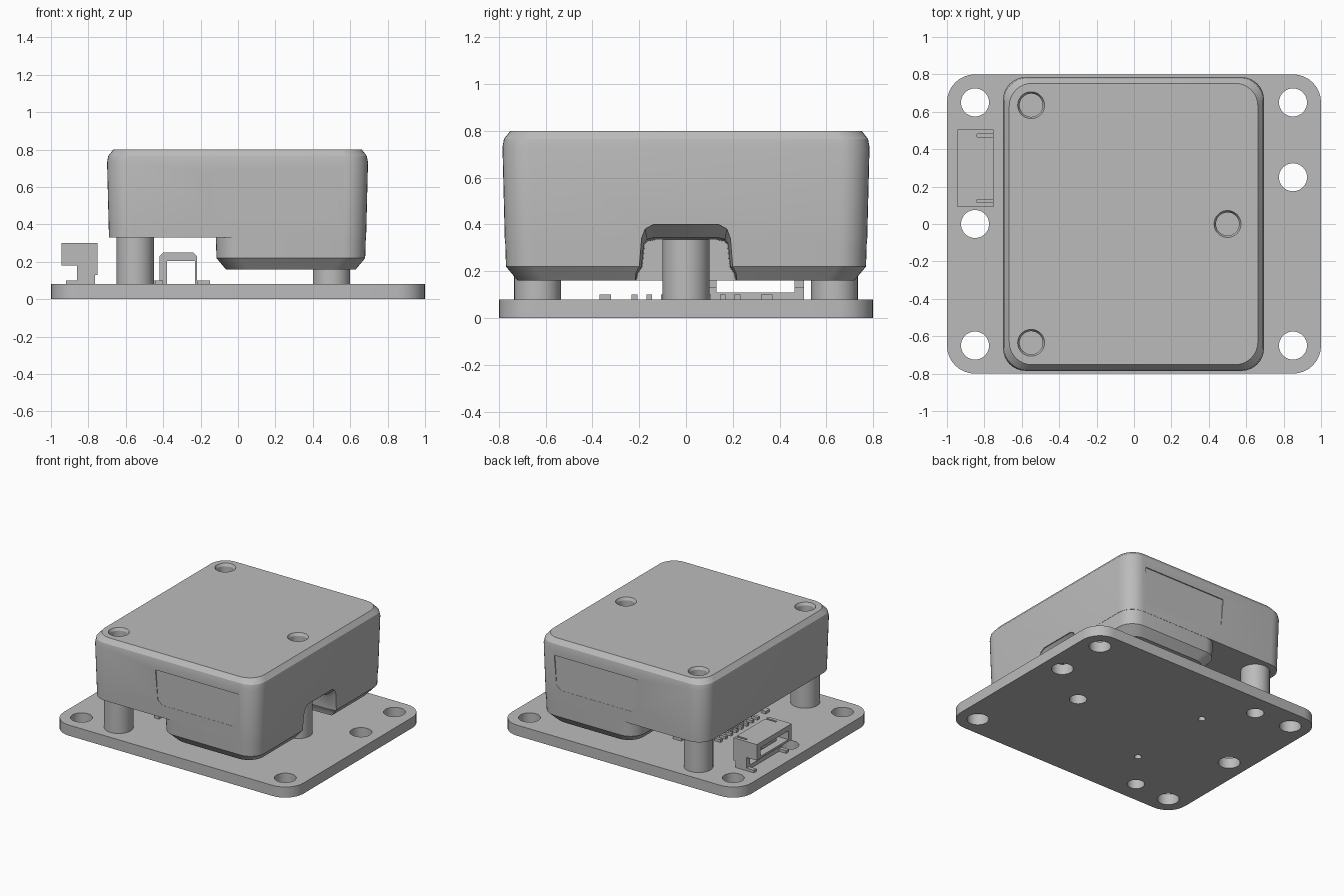
import bpy, bmesh, math
from mathutils import Vector

cube = bpy.data.objects.get("Cube")
if cube:
    bpy.data.objects.remove(cube)

# One flat grey for the whole model
grey = bpy.data.materials.new("light_grey")
grey.use_nodes = True
grey.diffuse_color = (0.5, 0.5, 0.5, 1)
grey.node_tree.nodes["Principled BSDF"].inputs["Base Color"].default_value = (0.5, 0.5, 0.5, 1)


def loft(name, rings):
    """Solid skinned through rings of points, capped at both ends."""
    bm = bmesh.new()
    loops = [[bm.verts.new(p) for p in ring] for ring in rings]
    n = len(loops[0])
    for a, b in zip(loops, loops[1:]):
        for i in range(n):
            j = (i + 1) % n
            bm.faces.new((a[i], a[j], b[j], b[i]))
    bm.faces.new(loops[0][::-1])
    bm.faces.new(loops[-1])
    bmesh.ops.recalc_face_normals(bm, faces=bm.faces)
    mesh = bpy.data.meshes.new(name)
    bm.to_mesh(mesh)
    bm.free()
    mesh.materials.append(grey)
    ob = bpy.data.objects.new(name, mesh)
    bpy.context.collection.objects.link(ob)
    return ob


def rounded(x0, x1, y0, y1, r, z, inset=0, seg=8):
    """Rounded rectangle ring at height z."""
    pts = []
    x0, x1, y0, y1 = x0 + inset, x1 - inset, y0 + inset, y1 - inset
    corners = ((x1 - r, y1 - r), (x0 + r, y1 - r), (x0 + r, y0 + r), (x1 - r, y0 + r))
    for k, (cx, cy) in enumerate(corners):
        for i in range(seg + 1):
            a = math.pi / 2 * (k + i / seg)
            pts.append(Vector((cx + r * math.cos(a), cy + r * math.sin(a), z)))
    return pts


def cylinder(name, x, y, r, z0, z1, n=40):
    ring = [(x + r * math.cos(math.tau * i / n), y + r * math.sin(math.tau * i / n)) for i in range(n)]
    return loft(name, [[(px, py, z) for px, py in ring] for z in (z0, z1)])


def box(name, x0, x1, y0, y1, z0, z1):
    ring = ((x0, y0), (x1, y0), (x1, y1), (x0, y1))
    return loft(name, [[(px, py, z) for px, py in ring] for z in (z0, z1)])


def prism_y(name, profile, y0, y1):
    """Extrude an x-z profile along y."""
    return loft(name, [[(x, y, z) for x, z in profile] for y in (y0, y1)])


def combine(ob, others, op="DIFFERENCE"):
    bpy.context.view_layer.objects.active = ob
    for other in others:
        mod = ob.modifiers.new("combine", "BOOLEAN")
        mod.operation, mod.solver, mod.object = op, "EXACT", other
        bpy.ops.object.modifier_apply(modifier=mod.name)
        bpy.data.objects.remove(other)


def smooth(ob):
    bpy.ops.object.select_all(action="DESELECT")
    ob.select_set(True)
    bpy.context.view_layer.objects.active = ob
    bpy.ops.object.shade_smooth_by_angle(angle=math.radians(25))


post_spots = [(-0.55, 0.635), (-0.55, -0.635), (0.5, 0)]
mount_holes = [(sx * 0.85, sy * 0.65) for sx in (-1, 1) for sy in (-1, 1)] + [(0.85, 0.25), (-0.85, 0)]

# Base plate with mounting, screw and locating holes
plate = loft("base_plate", [rounded(-1, 1, -0.8, 0.8, 0.15, z) for z in (0, 0.08)])
holes = [(x, y, 0.075) for x, y in mount_holes]
holes += [(x, y, 0.06) for x, y in post_spots]
holes += [(-0.32, y, 0.025) for y in (-0.34, 0.34)]
combine(plate, [cylinder("hole_cutter", x, y, r, -0.1, 0.2) for x, y, r in holes])
smooth(plate)

# Support posts with blind screw holes underneath
for x, y in post_spots:
    post = cylinder("support_post", x, y, 0.1, 0.08, 0.335)
    combine(post, [cylinder("screw_cutter", x, y, 0.06, 0, 0.12)])
    smooth(post)

# Housing: wide upper shell joined to a deeper lower tub
upper = [(0.33, 0.01), (0.73, 0), (0.765, 0.006), (0.80, 0.033)]
housing = loft("housing", [rounded(-0.7, 0.695, -0.785, 0.785, 0.12, z, i) for z, i in upper])
lower = [(0.16, 0.065), (0.22, 0.015), (0.36, 0.0105)]
tub = loft("tub", [rounded(-0.13, 0.695, -0.785, 0.785, 0.12, z, i) for z, i in lower])
combine(housing, [tub], "UNION")

# Arched notch around the single post, flaring at the outer wall
arch = [(-0.24, 0.1), (-0.22, 0.19), (-0.2, 0.22), (-0.19, 0.34), (-0.175, 0.38), (-0.14, 0.4)]
arch += [(-y, z) for y, z in reversed(arch)]
flare = [(0.34, 0.93, 0.335), (0.62, 0.95, 0.345), (0.68, 1, 0.4), (0.8, 1, 0.4)]
notch = loft("notch_cutter", [[(x, y * s, min(z, top) if z < 0.3 else 0.3 + (z - 0.3) * (top - 0.3) / 0.1)
                               for y, z in arch] for x, s, top in flare])
cutters = [notch]

# Shallow label recesses on front and back, screw recesses on top
label = [(-0.14, 0.68), (-0.125, 0.46), (-0.09, 0.425), (0.5, 0.425), (0.535, 0.46), (0.55, 0.68)]
for s in (-1, 1):
    cutters.append(prism_y("label_cutter", label, s * 0.776, s * 0.9))
for x, y in post_spots:
    cutters.append(cylinder("recess_cutter", x, y, 0.062, 0.68, 0.785))
    ring = [Vector((math.cos(math.tau * i / 40), math.sin(math.tau * i / 40), 0)) for i in range(40)]
    cutters.append(loft("chamfer_cutter", [[Vector((x, y, z)) + r * p for p in ring]
                                           for z, r in ((0.78, 0.062), (0.81, 0.077))]))
combine(housing, cutters)
smooth(housing)

# Side socket: open shell with latch cheeks and inner tongue
socket = box("side_socket", -0.945, -0.75, 0.09, 0.505, 0.08, 0.30)
combine(socket, [
    box("opening_cutter", -1, -0.7, 0.13, 0.465, 0.11, 0.26),
    box("front_step_cutter", -1, -0.86, 0, 0.6, 0, 0.18),
    box("rear_step_cutter", -0.765, -0.7, 0, 0.6, 0, 0.13),
    box("latch_cutter", -0.84, -0.7, 0.115, 0.13, 0.28, 0.4),
    box("latch_cutter", -0.84, -0.7, 0.465, 0.48, 0.28, 0.4)])
box("socket_front_lip", -0.945, -0.86, 0.09, 0.505, 0.18, 0.195)
box("socket_tongue", -0.9, -0.77, 0.21, 0.385, 0.205, 0.235)
for y in (0.105, 0.49):
    box("socket_foot", -0.92, -0.84, y - 0.015, y + 0.015, 0.08, 0.1)

# Arched bridge component in the middle of the board
bridge = [(-0.42, 0.08), (-0.42, 0.23), (-0.4, 0.25), (-0.24, 0.25), (-0.22, 0.23), (-0.22, 0.08),
          (-0.23, 0.08), (-0.23, 0.205), (-0.38, 0.205), (-0.38, 0.08)]
prism_y("bridge", bridge, -0.09, 0.09)

# Rows of solder pins with an end tab on each side
for i in range(8):
    y = (i - 3.5) * 0.063
    box("inner_pin", -0.22, -0.16, y - 0.012, y + 0.012, 0.08, 0.1)
    box("outer_pin", -0.45, -0.4, y - 0.012, y + 0.012, 0.08, 0.1)
for y in (-0.345, 0.345):
    box("end_tab", -0.22, -0.15, y - 0.024, y + 0.024, 0.08, 0.1)
    box("end_tab", -0.44, -0.4, y - 0.024, y + 0.024, 0.08, 0.1)
